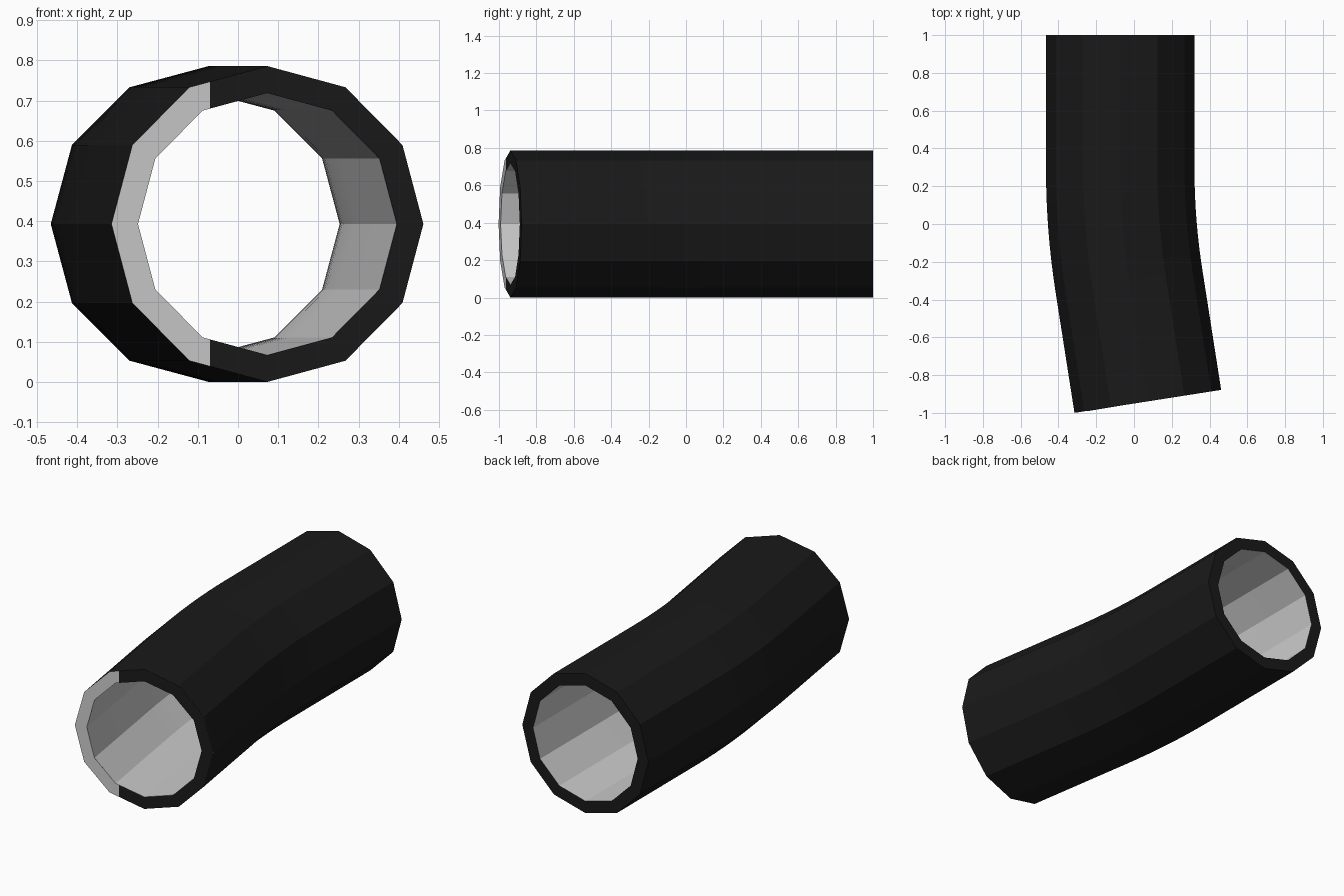
import bpy, bmesh
from math import sin, cos, pi, radians

if "Cube" in bpy.data.objects:
    bpy.data.objects.remove(bpy.data.objects["Cube"])

SIDES = 12
R_OUT, R_IN, ZC = 0.393, 0.326, 0.393
X_BACK, Y_BACK, Y_FRONT = -0.073, 1.0, -0.939
BEND, ARC_START, ARC_LEN, STEPS = radians(8.9), 0.295, 0.6, 8


def path():
    """Centre line (x, y, heading): straight, gentle bend, straight."""
    pts = [(X_BACK, Y_BACK, 0.0)]
    rad = ARC_LEN / BEND
    for i in range(STEPS + 1):
        a = BEND * i / STEPS
        pts.append((X_BACK + rad * (1 - cos(a)), ARC_START - rad * sin(a), a))
    x, y, a = pts[-1]
    run = (y - Y_FRONT) / cos(a)
    pts.append((x + run * sin(a), Y_FRONT, a))
    return pts


def ring(p, r, tilt=0.0):
    x, y, a = p
    out = []
    for j in range(SIDES):
        t = 2 * pi * j / SIDES
        px = x + r * cos(t) * cos(a)
        py = y + r * cos(t) * sin(a)
        out.append((px, py + tilt * (px + 0.07), ZC + r * sin(t)))
    return out


def skin(name, rings, color=None):
    bm = bmesh.new()
    vs = [[bm.verts.new(c) for c in r] for r in rings]
    for a, b in zip(vs, vs[1:]):
        for j in range(SIDES):
            k = (j + 1) % SIDES
            bm.faces.new((a[j], a[k], b[k], b[j]))
    me = bpy.data.meshes.new(name)
    bm.to_mesh(me)
    bm.free()
    ob = bpy.data.objects.new(name, me)
    bpy.context.collection.objects.link(ob)
    if color:
        mat = bpy.data.materials.new(name + "_color")
        mat.diffuse_color = color
        mat.use_nodes = True
        mat.node_tree.nodes["Principled BSDF"].inputs["Base Color"].default_value = mat.diffuse_color
        me.materials.append(mat)
    bpy.ops.object.select_all(action='DESELECT')
    ob.select_set(True)
    bpy.context.view_layer.objects.active = ob
    bpy.ops.object.shade_smooth_by_angle(angle=radians(20))
    return ob


P = path()

# black outer shell with both end rims
skin("outer_shell",
     [ring(P[0], R_IN)] + [ring(p, R_OUT) for p in P] + [ring(P[-1], R_IN)],
     (0.01, 0.01, 0.01, 1))

# grey liner; its slightly tilted front lip shows only on the left of the rim
TILT = 0.01
skin("inner_liner",
     [ring(P[-1], R_OUT, TILT), ring(P[-1], R_IN, TILT)]
     + [ring(p, R_IN) for p in reversed(P[:-1])])
